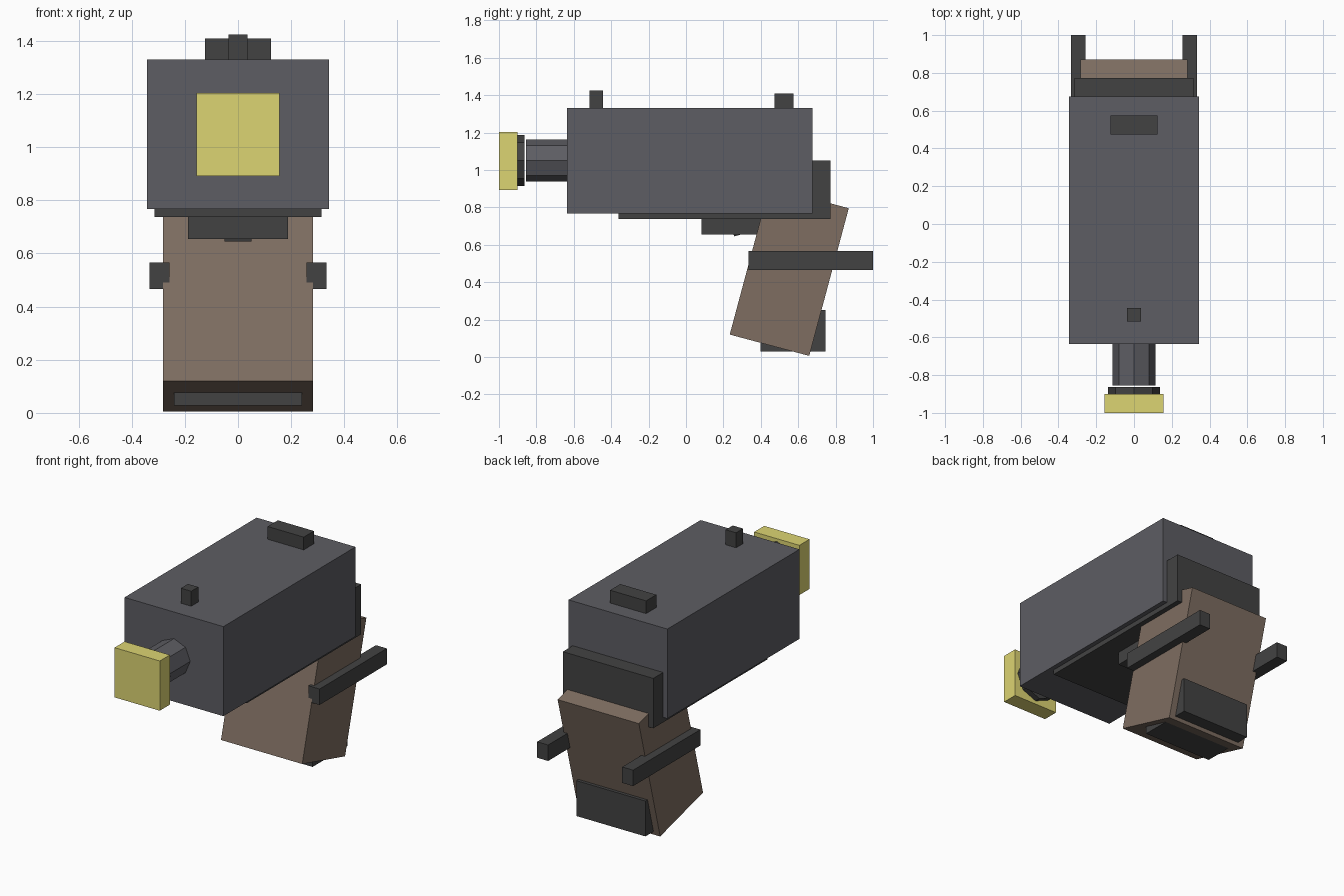
import bpy
import bmesh
from math import radians, pi
from mathutils import Matrix

if "Cube" in bpy.data.objects:
    bpy.data.objects.remove(bpy.data.objects["Cube"])


def material(name, rgb):
    mat = bpy.data.materials.new(name)
    mat.diffuse_color = (*rgb, 1)
    mat.use_nodes = True
    mat.node_tree.nodes["Principled BSDF"].inputs["Base Color"].default_value = mat.diffuse_color
    return mat


steel = material("steel", (0.11, 0.11, 0.125))
dark = material("dark_metal", (0.055, 0.055, 0.055))
brown = material("grip_brown", (0.21, 0.155, 0.12))
yellow = material("tip_yellow", (0.72, 0.66, 0.17))


def finish(bm, name, mat):
    bmesh.ops.recalc_face_normals(bm, faces=bm.faces)
    mesh = bpy.data.meshes.new(name)
    bm.to_mesh(mesh)
    bm.free()
    mesh.materials.append(mat)
    obj = bpy.data.objects.new(name, mesh)
    bpy.context.collection.objects.link(obj)
    return obj


def box(name, mat, x, y, z, tilt=0):
    """Box from (min, max) ranges, tilted about the x axis through its centre."""
    bm = bmesh.new()
    bmesh.ops.create_cube(bm, size=1)
    bmesh.ops.scale(bm, vec=[r[1] - r[0] for r in (x, y, z)], verts=bm.verts)
    obj = finish(bm, name, mat)
    obj.location = [(r[0] + r[1]) / 2 for r in (x, y, z)]
    obj.rotation_euler.x = radians(tilt)
    return obj


def octagon(name, mat, radius, y0, y1, z):
    """Eight-sided prism lying along y."""
    bm = bmesh.new()
    bmesh.ops.create_cone(bm, cap_ends=True, segments=8, radius1=radius,
                          radius2=radius, depth=y1 - y0,
                          matrix=Matrix.Rotation(pi / 2, 4, 'X'))
    obj = finish(bm, name, mat)
    obj.location = (0, (y0 + y1) / 2, z)
    return obj


# Upper body and sights
box("body", steel, (-0.343, 0.343), (-0.635, 0.675), (0.768, 1.33))
box("front_sight", dark, (-0.036, 0.036), (-0.515, -0.445), (1.30, 1.424))
box("rear_sight", dark, (-0.125, 0.125), (0.473, 0.574), (1.30, 1.41))

# Barrel, collar and square tip
octagon("barrel", steel, 0.113, -0.855, -0.60, 1.05)
octagon("collar", dark, 0.137, -0.905, -0.864, 1.05)
box("tip", yellow, (-0.157, 0.157), (-1.0, -0.9), (0.892, 1.204))

# Lower frame with back plate, trigger guard and trigger
box("frame", dark, (-0.314, 0.314), (-0.36, 0.773), (0.737, 1.05))
box("trigger_guard", dark, (-0.188, 0.188), (0.083, 0.46), (0.655, 0.76))
box("trigger", dark, (-0.05, 0.05), (0.245, 0.425), (0.667, 0.74), 15)

# Slanted grip with base block
box("grip", brown, (-0.282, 0.282), (0.332, 0.772), (0.049, 0.866), -15)
box("grip_base", dark, (-0.24, 0.24), (0.397, 0.745), (0.028, 0.25))

# Side bars
for side, label in ((-1, "left"), (1, "right")):
    xs = sorted((side * 0.257, side * 0.333))
    box(f"{label}_side_bar", dark, xs, (0.333, 1.0), (0.466, 0.566))
